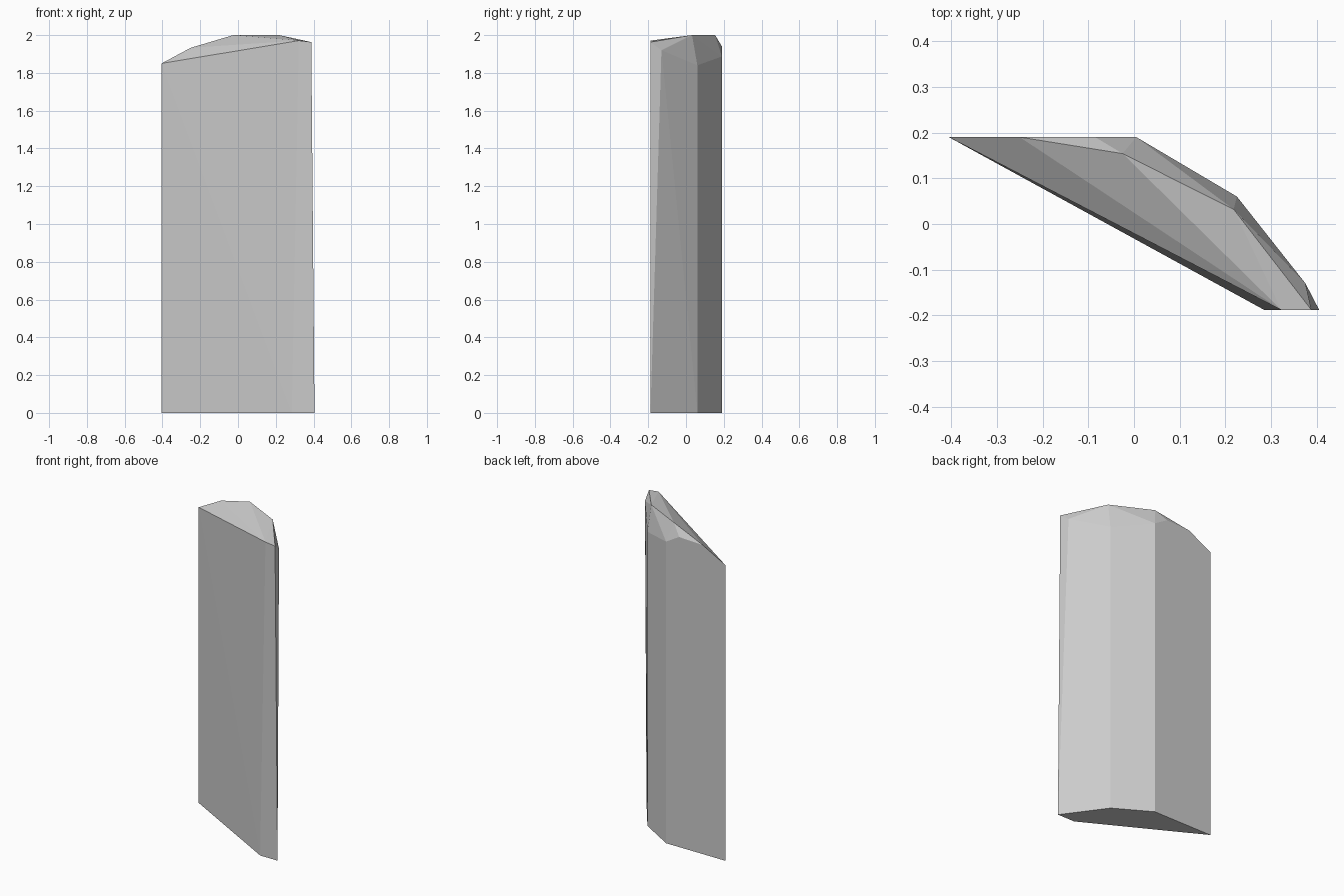
import bpy
import bmesh

# Remove the default cube
cube = bpy.data.objects.get("Cube")
if cube:
    bpy.data.objects.remove(cube, do_unlink=True)

# Grey stone material
stone = bpy.data.materials.new("grey_stone")
stone.use_nodes = True
grey = (0.6, 0.6, 0.6, 1.0)
stone.diffuse_color = grey
shader = stone.node_tree.nodes["Principled BSDF"]
shader.inputs["Base Color"].default_value = grey
shader.inputs["Roughness"].default_value = 0.8

# Flat base outline of the slab
base = [(-0.405, 0.19), (0.005, 0.19), (0.225, 0.06), (0.405, -0.188), (0.285, -0.188)]

# Shoulder: where the upright sides end and the chamfer begins
shoulder = [(-0.405, 0.19, 1.85), (-0.25, 0.19, 1.933), (-0.085, 0.19, 1.94),
            (0.005, 0.19, 1.887), (0.225, 0.06, 1.84), (0.375, -0.13, 1.92)]

# Crest: the sloping top facets
crest = [(-0.025, 0.154, 2.0), (0.218, 0.032, 2.0),
         (0.388, -0.188, 1.963), (0.322, -0.188, 1.971)]


def faceted_block(name, points, material):
    """Wrap the corner points in a convex, flat-sided block."""
    bm = bmesh.new()
    for point in points:
        bm.verts.new(point)
    bmesh.ops.convex_hull(bm, input=bm.verts[:])
    bmesh.ops.dissolve_limit(bm, angle_limit=0.002, verts=bm.verts[:], edges=bm.edges[:])
    bmesh.ops.recalc_face_normals(bm, faces=bm.faces[:])
    mesh = bpy.data.meshes.new(name)
    bm.to_mesh(mesh)
    bm.free()
    mesh.materials.append(material)
    block = bpy.data.objects.new(name, mesh)
    bpy.context.collection.objects.link(block)
    return block


# Standing stone slab
faceted_block("stone_slab", [(x, y, 0) for x, y in base] + shoulder + crest, stone)
